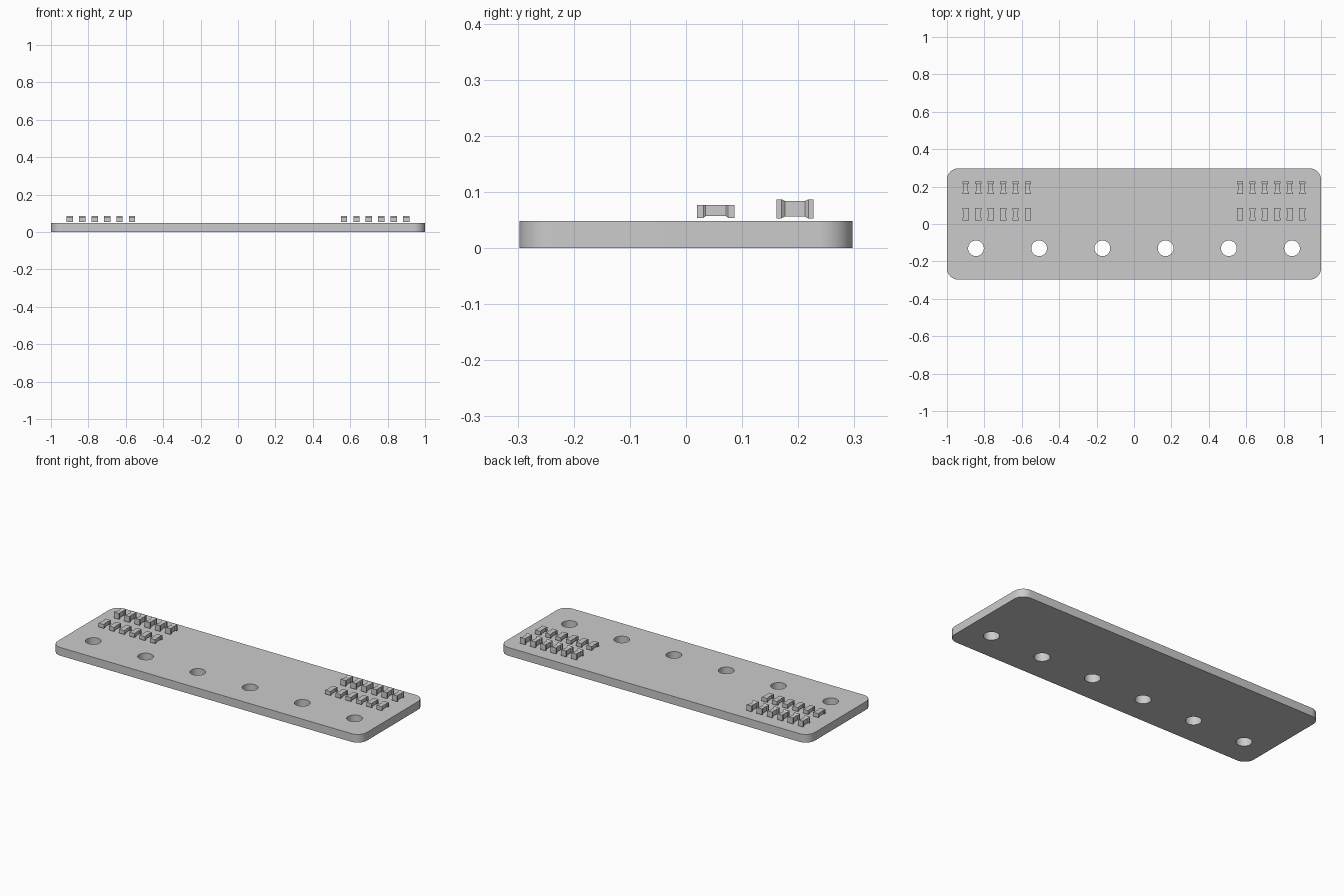
import bpy, bmesh, math

cube = bpy.data.objects.get("Cube")
if cube:
    bpy.data.objects.remove(cube, do_unlink=True)

grey = bpy.data.materials.new("plain grey")
grey.use_nodes = True
colour = (0.6, 0.6, 0.6, 1)
grey.diffuse_color = colour
grey.node_tree.nodes["Principled BSDF"].inputs["Base Color"].default_value = colour


def add_object(name, bm):
    bmesh.ops.recalc_face_normals(bm, faces=bm.faces)
    mesh = bpy.data.meshes.new(name)
    bm.to_mesh(mesh)
    bm.free()
    mesh.materials.append(grey)
    obj = bpy.data.objects.new(name, mesh)
    bpy.context.collection.objects.link(obj)
    return obj


# Plate: filled curve with rounded corners and six holes, given thickness
HALF_X, HALF_Y, THICK, CORNER = 1.0, 0.297, 0.048, 0.06
HOLE_Y, HOLE_R, HOLE_STEP = -0.13, 0.042, 0.338


def arc(cx, cy, r, start, sweep, steps):
    return [(cx + r * math.cos(start + sweep * i / steps),
             cy + r * math.sin(start + sweep * i / steps)) for i in range(steps + 1)]


outline = []
for k, (sx, sy) in enumerate([(1, 1), (-1, 1), (-1, -1), (1, -1)]):
    outline += arc(sx * (HALF_X - CORNER), sy * (HALF_Y - CORNER), CORNER,
                   k * math.pi / 2, math.pi / 2, 12)
loops = [outline]
for i in range(6):
    loops.append(arc((i - 2.5) * HOLE_STEP, HOLE_Y, HOLE_R, 0, math.tau, 32)[:-1])

bm = bmesh.new()
edges = []
for points in loops:
    ring = [bm.verts.new((x, y, 0)) for x, y in points]
    edges += [bm.edges.new((a, b)) for a, b in zip(ring, ring[1:] + ring[:1])]
bmesh.ops.triangle_fill(bm, edges=edges, use_beauty=True, use_dissolve=False)
ext = bmesh.ops.extrude_face_region(bm, geom=bm.faces[:], use_keep_orig=True)
top = [g for g in ext["geom"] if isinstance(g, bmesh.types.BMVert)]
bmesh.ops.translate(bm, verts=top, vec=(0, 0, THICK))
plate = add_object("plate", bm)
bpy.context.view_layer.objects.active = plate
plate.select_set(True)
bpy.ops.object.shade_smooth_by_angle(angle=math.radians(30))
plate.select_set(False)


# Raised blocks: rectangular sections lofted along y, waisted in the middle
def block(name, x, y, stations):
    bm = bmesh.new()
    full = stations + [(-d, w, lo, hi) for d, w, lo, hi in reversed(stations)]
    rings = [[bm.verts.new((x + sx * w, y + d, z))
              for sx, z in ((-1, lo), (1, lo), (1, hi), (-1, hi))]
             for d, w, lo, hi in full]
    for a, b in zip(rings, rings[1:]):
        for i in range(4):
            j = (i + 1) % 4
            bm.faces.new((a[i], a[j], b[j], b[i]))
    bm.faces.new(rings[0])
    bm.faces.new(rings[-1])
    add_object(name, bm)


# Each station: offset in y, half width, bottom, top
rows = {
    "front": (0.053, [(-0.033, 0.017, 0.054, 0.077), (-0.022, 0.017, 0.054, 0.077),
                      (-0.018, 0.014, 0.057, 0.077)]),
    "back": (0.194, [(-0.033, 0.017, 0.053, 0.087), (-0.024, 0.017, 0.053, 0.087),
                     (-0.018, 0.012, 0.056, 0.084)]),
}
for row, (y, stations) in rows.items():
    for side, sign in (("left", 1), ("right", -1)):
        for i in range(6):
            block(f"{row}_{side}_block_{i + 1}", sign * (0.567 + 0.0665 * i), y, stations)
